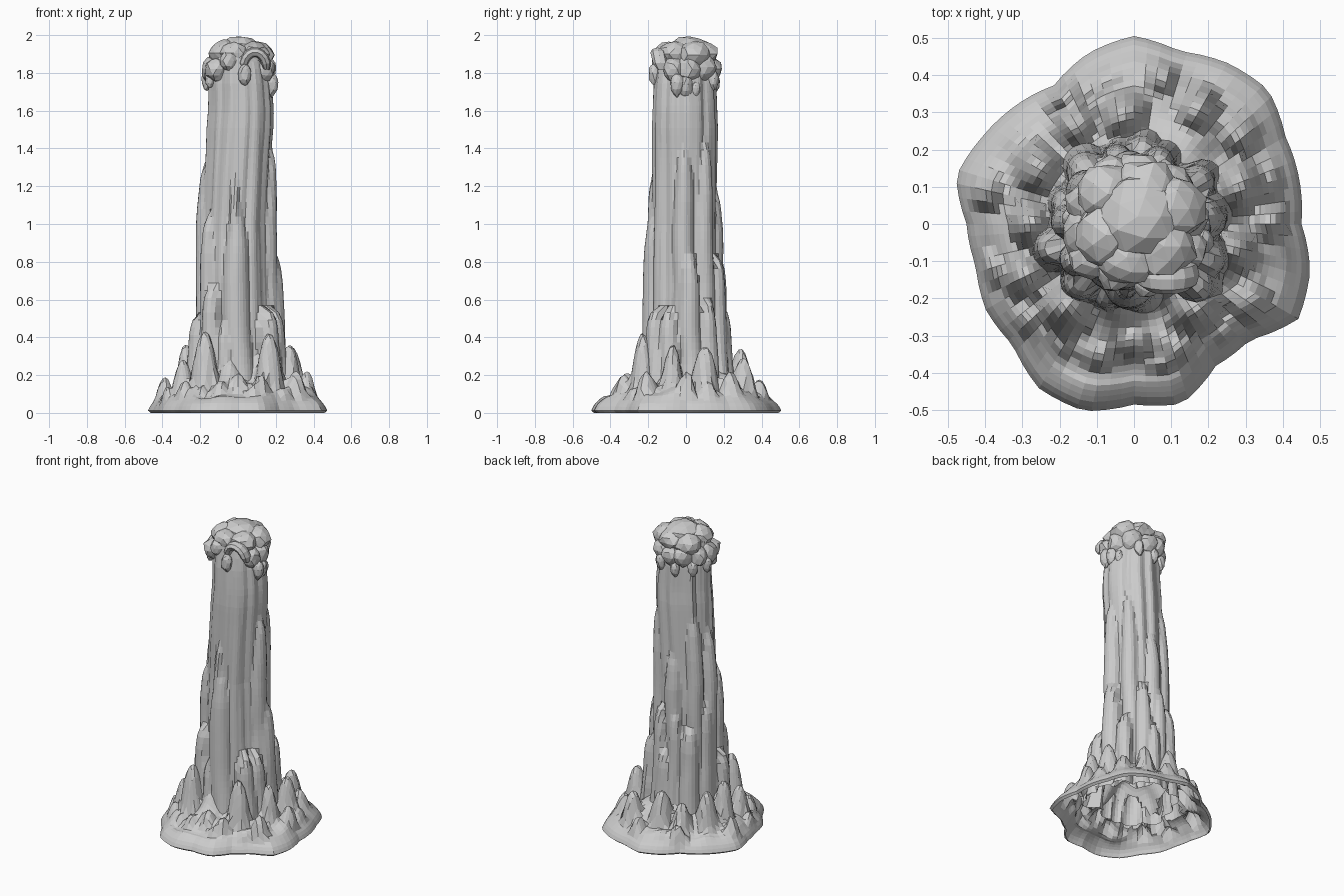
import bpy, bmesh, math, random
from mathutils import Vector, noise

random.seed(4)
if "Cube" in bpy.data.objects:
    bpy.data.objects.remove(bpy.data.objects["Cube"])

stone = bpy.data.materials.new("grey stone")
stone.use_nodes = True
stone.diffuse_color = (0.6, 0.6, 0.6, 1)
stone.node_tree.nodes["Principled BSDF"].inputs["Base Color"].default_value = (0.6, 0.6, 0.6, 1)


def finish(name, bm):
    bmesh.ops.recalc_face_normals(bm, faces=bm.faces)
    mesh = bpy.data.meshes.new(name)
    bm.to_mesh(mesh)
    bm.free()
    mesh.materials.append(stone)
    obj = bpy.data.objects.new(name, mesh)
    bpy.context.collection.objects.link(obj)


def loft(name, rings, tip=None):
    """Skin a stack of rings; the bottom stays open."""
    bm = bmesh.new()
    rows = [[bm.verts.new(p) for p in ring] for ring in rings]
    count = len(rows[0])
    for low, high in zip(rows, rows[1:]):
        for i in range(count):
            j = (i + 1) % count
            bm.faces.new((low[i], low[j], high[j], high[i]))
    if tip:
        top = bm.verts.new(tip)
        for i in range(count):
            bm.faces.new((rows[-1][i], rows[-1][(i + 1) % count], top))
    finish(name, bm)


def sample(points, x):
    """Piecewise linear lookup in (x, value) pairs."""
    for (a, va), (b, vb) in zip(points, points[1:]):
        if x <= b:
            return va + (vb - va) * max(0, x - a) / (b - a)
    return points[-1][1]


def polar(angle, r, z):
    return Vector((r * math.cos(angle), r * math.sin(angle), z))


def angles(n):
    return [math.tau * i / n for i in range(n)]


# Outer mounds of the skirt: direction, distance, width, top
MOUNDS = [(232, .28, .095, .43), (305, .28, .09, .42), (345, .28, .08, .36), (180, .27, .08, .36),
          (150, .29, .09, .34), (205, .32, .08, .28), (270, .31, .07, .21), (290, .35, .07, .2),
          (20, .3, .09, .35), (60, .35, .08, .29), (95, .29, .09, .34), (120, .3, .08, .28),
          (168, .4, .065, .19), (325, .37, .08, .22), (0, .36, .07, .22), (40, .37, .08, .22),
          (255, .36, .07, .17), (80, .39, .07, .18)]
MOUNDS += [(k * 24 + random.uniform(-7, 7), random.uniform(.34, .4),
            random.uniform(.05, .075), random.uniform(.12, .18)) for k in range(15)]
PEAKS = [(polar(math.radians(d), r, 0), w, top) for d, r, w, top in MOUNDS]

# Flared skirt with a lobed outline: one lumpy shell, open underneath
OUTLINE = [.45, .46, .47, .51, .50, .48, .505, .475, .43, .45, .47, .495,
           .45, .44, .46, .46, .51, .52, .485, .50, .44, .44, .51, .49]
RISE = [(0, .012), (.05, .045), (.2, .09), (.45, .13), (.7, .18), (1, .3)]


def skirt_ring(t):
    ring = []
    for a in angles(84):
        k = a / math.tau * 24
        i = int(k)
        rim = OUTLINE[i] + (OUTLINE[(i + 1) % 24] - OUTLINE[i]) * (k - i)
        r = rim + (.17 - rim) * t
        flat = polar(a, r, 0)
        z = sample(RISE, t) * (1 + .35 * noise.noise(flat * 9) * min(1, t * 4))
        warp = flat + .012 * noise.noise_vector(flat * 14)
        for peak, width, top in PEAKS:
            q = (warp - peak).length / width
            if q < 1:
                z = max(z, top * (1 - q ** 2.3) * min(1, .1 + t * 7))
        ring.append(polar(a, r, z))
    return ring


under = [p * .97 for p in skirt_ring(0)]
for p in under:
    p.z = 0
loft("flared_skirt", [under] + [skirt_ring((k / 20) ** 1.15) for k in range(21)])

# Upright fingers fused to the trunk: direction, distance, width, top
TALL = [(0, .16, .058, 1.41), (42, .16, .05, 1.45), (175, .165, .05, 1.34),
        (140, .155, .055, 1.44), (266, .165, .034, 1.25), (271, .15, .068, 1.08),
        (92, .15, .06, 1.2), (212, .165, .05, 1.05), (303, .135, .045, 1.88)]
MIDDLE = [(8, .195, .06, .85), (66, .19, .05, .83), (100, .185, .05, .82), (128, .195, .06, .72),
          (160, .18, .05, .86), (228, .195, .055, .67), (250, .19, .04, .48),
          (318, .225, .055, .55), (338, .21, .06, .55), (35, .215, .05, .6),
          (195, .21, .055, .52), (82, .21, .045, .56)]
TAPER = [(0, 1.12), (.5, 1), (.8, .9), (.92, .7), (.97, .45), (1, .15)]

# Fluted trunk
WIDTH = [(0, .19), (.4, .175), (1, .165), (1.5, .17), (1.75, .16), (1.9, .14)]
SWAY = [(0, 0), (.5, -.005), (1, -.012), (1.6, .015), (1.9, .005)]


def trunk_radius(a, z):
    flute = noise.noise(Vector((math.cos(a) * 4, math.sin(a) * 4, z * .8)))
    lump = noise.noise(polar(a, .5, z * 3))
    r = sample(WIDTH, z) * (1 + .11 * flute + .04 * lump)
    for degrees, dist, width, top in TALL + MIDDLE:
        if z < top:
            w = width * sample(TAPER, z / top) * (1 + .1 * lump)
            d = dist + .03 * max(0, 1 - z / .5) ** 2
            off = a - math.radians(degrees) + .25 * lump * (1 - z / top)
            gap = w * w - (d * math.sin(off)) ** 2
            if gap > 0 and math.cos(off) > 0:
                r = max(r, d * math.cos(off) + math.sqrt(gap))
    return r


rings = []
for k in range(47):
    z = .1 + 1.8 * k / 46
    sway = Vector((sample(SWAY, z), -.01, 0))
    rings.append([polar(a, trunk_radius(a, z), z) + sway for a in angles(80)])
loft("fluted_trunk", rings, (0, 0, 1.93))


# Lumpy crown
def blob(name, centre, size, drop=0):
    bm = bmesh.new()
    bmesh.ops.create_icosphere(bm, subdivisions=2, radius=1)
    seed = Vector(centre) * 20
    for v in bm.verts:
        v.co *= 1 + .2 * noise.noise(v.co * 1.3 + seed)
        if v.co.z < 0:
            v.co.z *= 1 + drop
        v.co = Vector(centre) + v.co * Vector(size)
    finish(name, bm)


def scaled(s, flat=.8):
    return (s, s, s * flat)


blob("crown_top", (.01, .02, 1.91), (.12, .11, .088))
for x, y, z, s in [(-.075, -.03, 1.905, .085), (.1, .04, 1.895, .09), (.03, .09, 1.9, .085),
                   (-.07, .08, 1.885, .085), (.08, -.06, 1.9, .085), (-.02, -.09, 1.905, .075)]:
    blob("crown_lump", (x, y, z), scaled(s))

# Overhanging lobes around the crown
LOBES = [(5, .135, 1.82, .068), (45, .135, 1.83, .065), (85, .13, 1.82, .062),
         (120, .13, 1.83, .065), (155, .13, 1.82, .065), (190, .13, 1.82, .07),
         (218, .145, 1.82, .06), (250, .14, 1.865, .05), (335, .155, 1.82, .06)]
for d, r, z, s in LOBES:
    blob("crown_lobe", polar(math.radians(d), r, z), scaled(s, 1), .15)

# Thin drips hanging below the lobes
for d, r, z, s in [(0, .17, 1.74, .035), (18, .165, 1.72, .025), (60, .165, 1.77, .03),
                   (100, .155, 1.75, .028), (140, .155, 1.76, .03), (175, .165, 1.77, .03),
                   (205, .165, 1.77, .025), (282, .17, 1.8, .034), (345, .185, 1.75, .035)]:
    blob("crown_drip", polar(math.radians(d), r, z), scaled(s, 1.4), .5)

# Arched lip over the front flute
lip = []
for k in range(10):
    a = math.pi * (1.05 - 1.1 * k / 9)
    spine = Vector((.09 + .062 * math.cos(a), -.13 - .02 * math.sin(a), 1.83 + .08 * math.sin(a)))
    radial = Vector((math.cos(a), 0, math.sin(a)))
    s = .026 if 0 < k < 9 else .016
    lip.append([spine + radial * s * math.cos(b) + Vector((0, 1.5 * s * math.sin(b), 0))
                for b in angles(8)])
loft("arched_lip", lip, lip[-1][0].lerp(lip[-1][4], .5))
